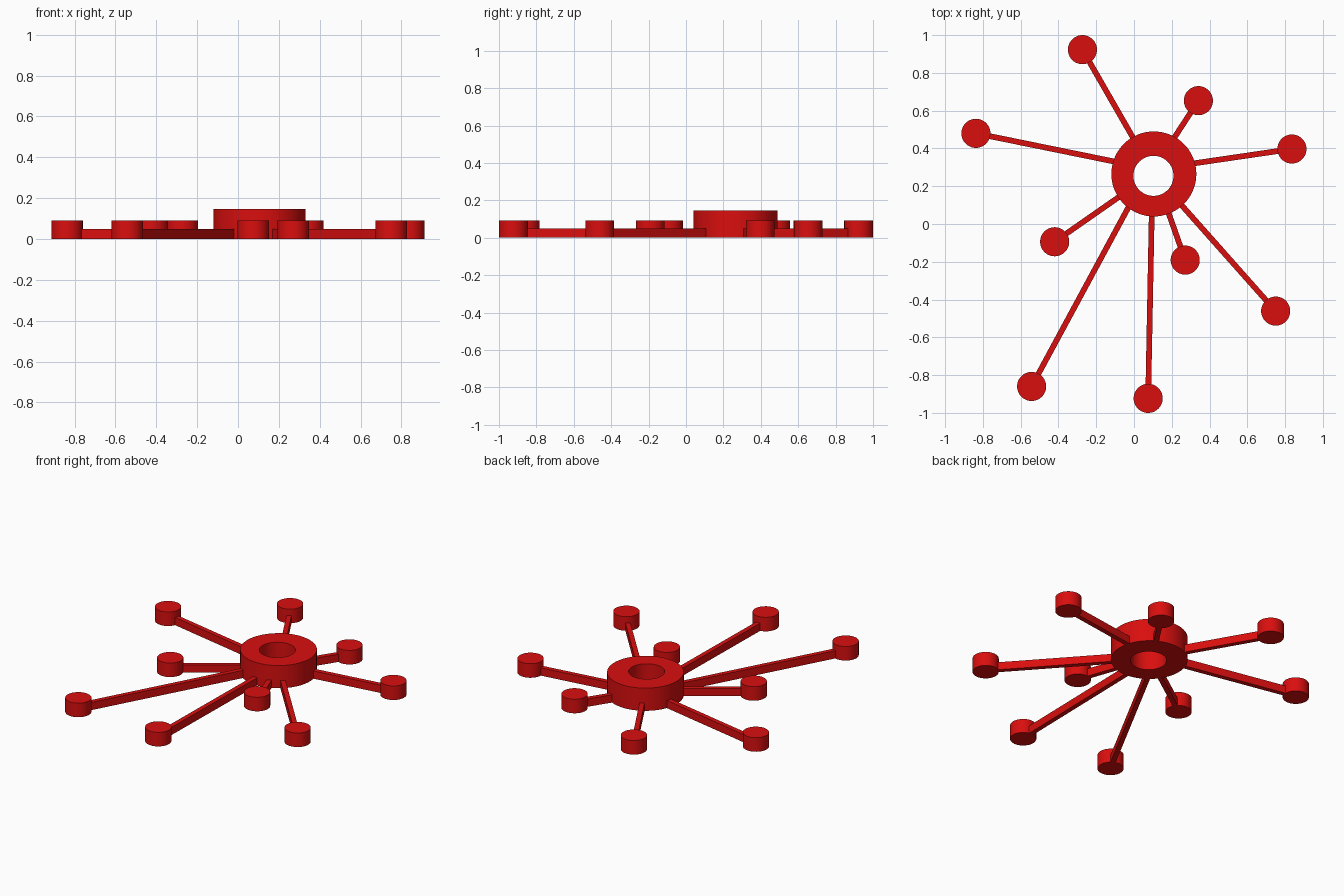
import bpy, bmesh, math
from mathutils import Vector

if "Cube" in bpy.data.objects:
    bpy.data.objects.remove(bpy.data.objects["Cube"])

red = bpy.data.materials.new("red")
red.diffuse_color = (0.70, 0.0045, 0.0045, 1)
red.use_nodes = True
red.node_tree.nodes["Principled BSDF"].inputs["Base Color"].default_value = red.diffuse_color


def finish(bm, name):
    bmesh.ops.recalc_face_normals(bm, faces=bm.faces)
    me = bpy.data.meshes.new(name)
    bm.to_mesh(me)
    bm.free()
    me.materials.append(red)
    ob = bpy.data.objects.new(name, me)
    bpy.context.collection.objects.link(ob)
    bpy.ops.object.select_all(action='DESELECT')
    ob.select_set(True)
    bpy.context.view_layer.objects.active = ob
    bpy.ops.object.shade_smooth_by_angle(angle=math.radians(30))
    return ob


def ring(bm, c, r, z, n=72):
    return [bm.verts.new((c[0] + r * math.cos(2 * math.pi * i / n),
                          c[1] + r * math.sin(2 * math.pi * i / n), z)) for i in range(n)]


# Hub: thick ring with a slightly off-centre through hole
HUB, HOLE = (0.105, 0.265), (0.103, 0.255)
HUB_R, HOLE_R, HUB_H = 0.225, 0.106, 0.147
bm = bmesh.new()
rings = [ring(bm, HUB, HUB_R, 0), ring(bm, HUB, HUB_R, HUB_H),
         ring(bm, HOLE, HOLE_R, HUB_H), ring(bm, HOLE, HOLE_R, 0)]
for k in range(4):
    a, b = rings[k], rings[(k + 1) % 4]
    for i in range(len(a)):
        j = (i + 1) % len(a)
        bm.faces.new((a[i], a[j], b[j], b[i]))
finish(bm, "hub")


# Flat bar from p to q
def spoke(name, p, q, w=0.03, h=0.05):
    side = (q - p).normalized().orthogonal() * w / 2
    bm = bmesh.new()
    vs = [bm.verts.new((*v, 0)) for v in (p - side, q - side, q + side, p + side)]
    f = bm.faces.new(vs)
    top = bmesh.ops.extrude_face_region(bm, geom=[f])
    bmesh.ops.translate(bm, vec=(0, 0, h),
                        verts=[g for g in top["geom"] if isinstance(g, bmesh.types.BMVert)])
    finish(bm, name)


# Round end pad
def pad(name, c, r=0.077, h=0.091):
    bm = bmesh.new()
    lo, hi = ring(bm, c, r, 0, 48), ring(bm, c, r, h, 48)
    bm.faces.new(lo[::-1])
    bm.faces.new(hi)
    for i in range(48):
        j = (i + 1) % 48
        bm.faces.new((lo[i], lo[j], hi[j], hi[i]))
    finish(bm, name)


# Pad centre, and the point inside the hub that its spoke aims at
arms = [
    ((-0.273, 0.923), (0.105, 0.265)),
    ((0.341, 0.653), (0.095, 0.275)),
    ((0.836, 0.397), (0.105, 0.290)),
    ((-0.837, 0.480), (0.105, 0.288)),
    ((-0.420, -0.094), (0.105, 0.272)),
    ((-0.542, -0.860), (0.066, 0.265)),
    ((0.271, -0.191), (0.110, 0.265)),
    ((0.075, -0.923), (0.098, 0.265)),
    ((0.750, -0.461), (0.105, 0.265)),
]
for n, (c, aim) in enumerate(arms, 1):
    c, aim = Vector(c), Vector(aim)
    inner = aim + (c - aim).normalized() * 0.17
    pad(f"pad_{n}", c)
    spoke(f"spoke_{n}", inner, c)
